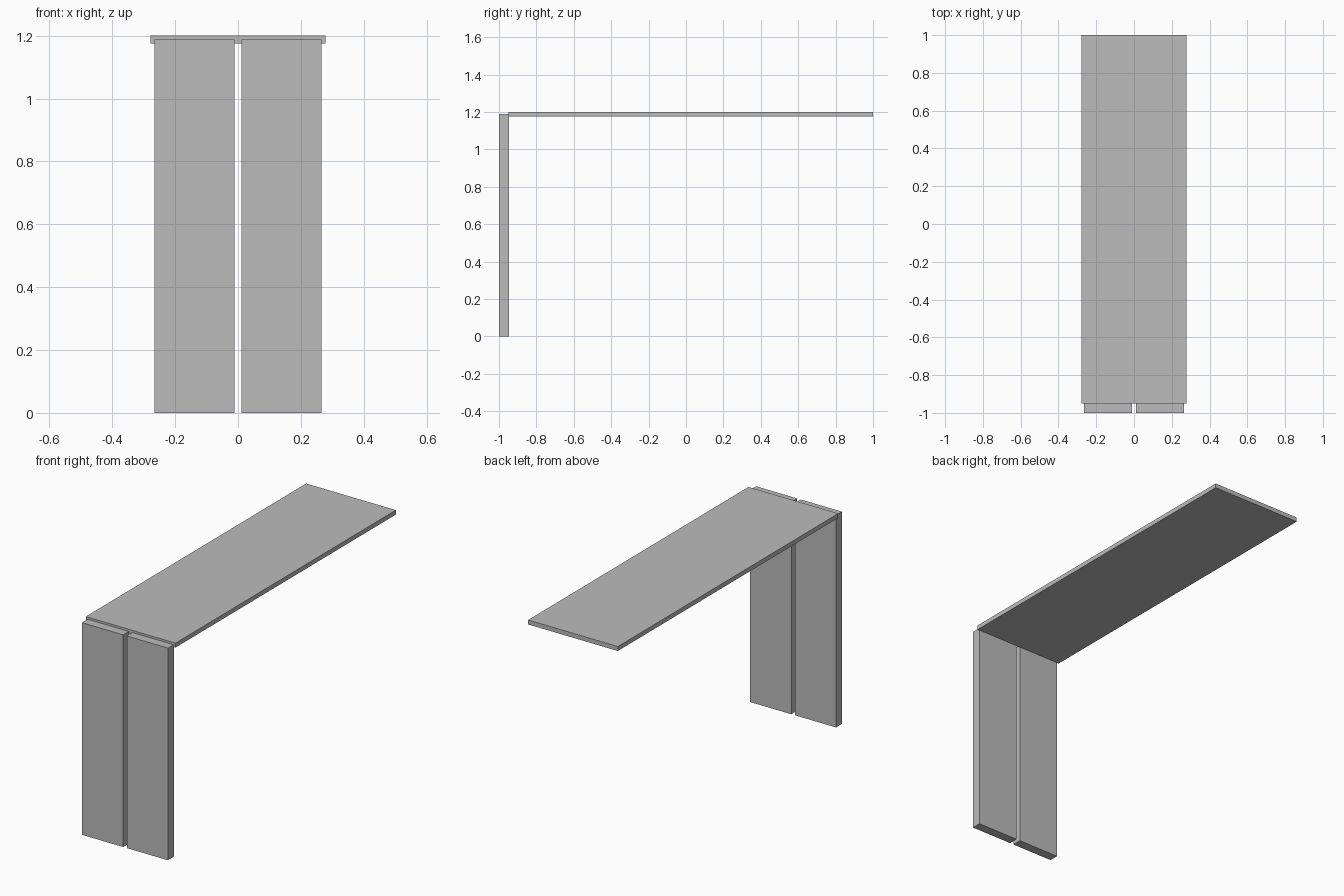
import bpy

# Remove the default object
cube = bpy.data.objects.get("Cube")
if cube:
    bpy.data.objects.remove(cube, do_unlink=True)

# Single plain grey
GREY = (0.5, 0.5, 0.5, 1.0)
grey = bpy.data.materials.new("plain grey")
grey.use_nodes = True
grey.diffuse_color = GREY
grey.node_tree.nodes["Principled BSDF"].inputs["Base Color"].default_value = GREY


def add_board(name, low, high):
    """Flat-sided board between two opposite corners."""
    centre = [(a + b) / 2 for a, b in zip(low, high)]
    size = [b - a for a, b in zip(low, high)]
    bpy.ops.mesh.primitive_cube_add(size=1, location=centre)
    board = bpy.context.object
    board.name = name
    board.scale = size
    bpy.ops.object.transform_apply(location=False, rotation=False, scale=True)
    board.data.materials.append(grey)
    return board


# Long horizontal top board
add_board("top_board", (-0.278, -0.95, 1.175), (0.278, 1.0, 1.2))

# Pair of upright front panels with a narrow gap between them
GAP, OUTER = 0.011, 0.266
for name, left, right in (("right_panel", -OUTER, -GAP), ("left_panel", GAP, OUTER)):
    add_board(name, (left, -1.0, 0.0), (right, -0.947, 1.188))
